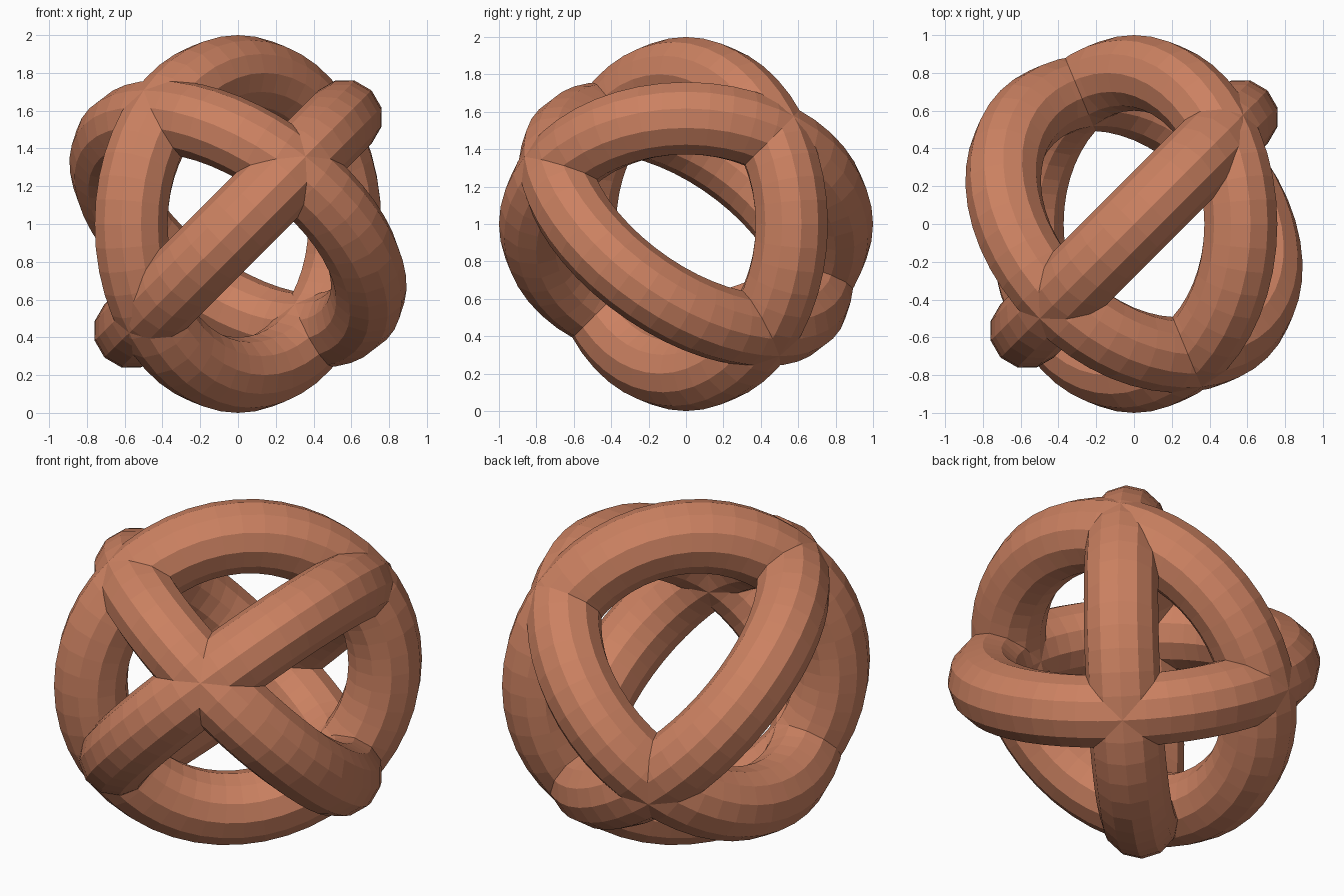
import bpy
from math import radians

if "Cube" in bpy.data.objects:
    bpy.data.objects.remove(bpy.data.objects["Cube"])

# Single terracotta colour
clay = bpy.data.materials.new("terracotta")
clay.diffuse_color = (0.60, 0.22, 0.12, 1.0)
clay.use_nodes = True
clay.node_tree.nodes["Principled BSDF"].inputs["Base Color"].default_value = clay.diffuse_color


def ring(name, tilt):
    """Flat-faced ring centred one unit above the ground."""
    bpy.ops.mesh.primitive_torus_add(
        major_radius=0.8, minor_radius=0.2,
        major_segments=48, minor_segments=12,
        location=(0, 0, 1), rotation=[radians(a) for a in tilt])
    obj = bpy.context.object
    obj.name = name
    obj.data.materials.append(clay)
    obj.data.shade_flat()


# Three interlocking rings, tilted in different directions
ring("side_tilted_ring", (0, -45, 0))
ring("upright_ring", (90, 0, 45))
ring("corner_tilted_ring", (-45, 0, -45))
